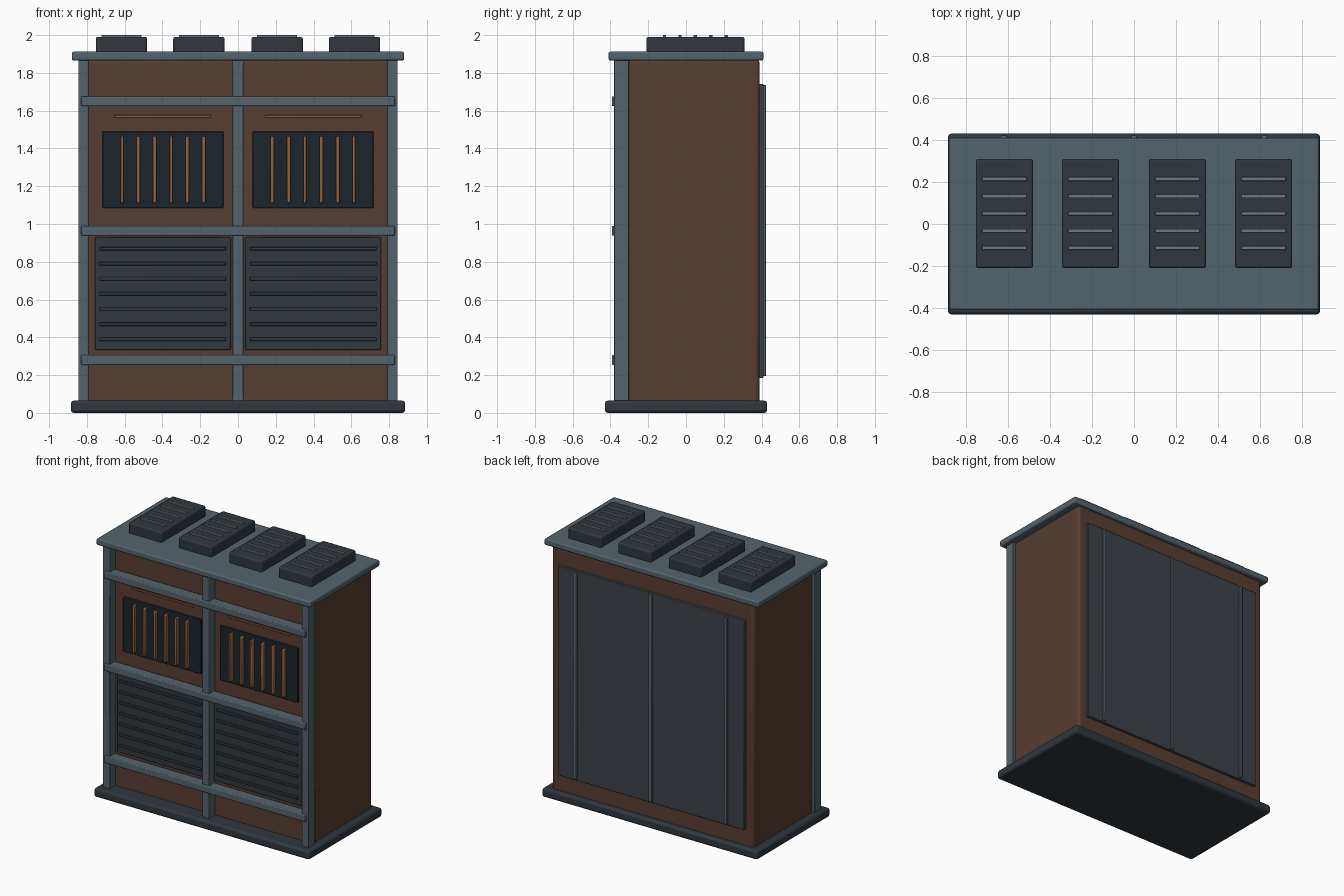
import bpy

if "Cube" in bpy.data.objects:
    bpy.data.objects.remove(bpy.data.objects["Cube"])


def material(name, rgb):
    m = bpy.data.materials.new(name)
    m.diffuse_color = (*rgb, 1)
    m.use_nodes = True
    m.node_tree.nodes["Principled BSDF"].inputs["Base Color"].default_value = m.diffuse_color
    return m


BROWN = material("brown_wood", (0.095, 0.047, 0.032))
STEEL = material("blue_steel", (0.09, 0.125, 0.15))
DARK = material("dark_steel", (0.029, 0.038, 0.048))
BLACK = material("black_recess", (0.012, 0.018, 0.024))
COPPER = material("copper", (0.28, 0.12, 0.055))
ORANGE = material("orange_trim", (0.3, 0.09, 0.03))
BACK = material("back_grey", (0.045, 0.053, 0.062))
LIGHT = material("slat_grey", (0.15, 0.19, 0.21))


def box(name, xs, ys, zs, mat, bevel=0.004, segments=2):
    """Bevelled box from (min, max) ranges."""
    bpy.ops.mesh.primitive_cube_add(size=1, location=[(a + b) / 2 for a, b in (xs, ys, zs)])
    ob = bpy.context.object
    ob.name = name
    ob.scale = [b - a for a, b in (xs, ys, zs)]
    bpy.ops.object.transform_apply(location=False, rotation=False, scale=True)
    ob.data.materials.append(mat)
    if bevel:
        mod = ob.modifiers.new("bevel", 'BEVEL')
        mod.width = bevel
        mod.segments = segments
    bpy.ops.object.shade_smooth_by_angle()
    return ob


def span(centre, size):
    return centre - size / 2, centre + size / 2


# Carcass, plinth and top
box("cabinet_body", (-0.83, 0.83), (-0.31, 0.39), (0.04, 1.87), BROWN, 0.02, 3)
box("plinth", (-0.885, 0.885), (-0.43, 0.43), (0, 0.065), DARK, 0.015)
box("top_slab", (-0.88, 0.88), (-0.41, 0.41), (1.865, 1.912), STEEL, 0.01)

# Front frame
for x in (-0.817, 0, 0.817):
    box("front_post", span(x, 0.057), (-0.38, -0.303), (0.06, 1.87), STEEL)
for z in (0.28, 0.964, 1.65):
    box("front_rail", (-0.83, 0.83), (-0.393, -0.315), span(z, 0.052), STEEL, 0.006)

# Two front bays
for cx in (-0.398, 0.398):
    box("window_recess", span(cx, 0.64), (-0.325, -0.3), (1.085, 1.49), BLACK)
    for i in range(6):
        box("window_bar", span(cx + (i - 2.5) * 0.0865, 0.018),
            (-0.355, -0.32), (1.11, 1.465), COPPER, 0.005)
    box("trim_strip", span(cx, 0.51), (-0.322, -0.305), span(1.57, 0.012), ORANGE, 0.002)
    box("louvre_panel", span(cx, 0.72), (-0.34, -0.3), (0.333, 0.93), DARK, 0.006)
    for i in range(7):
        box("louvre_slat", span(cx, 0.67), (-0.352, -0.335),
            span(0.39 + i * 0.08, 0.018), DARK)

# Roof vents
for cx in (-0.617, -0.207, 0.207, 0.617):
    box("roof_vent", span(cx, 0.272), (-0.21, 0.31), (1.905, 1.99), DARK, 0.01)
    for i in range(5):
        box("roof_vent_slat", span(cx, 0.212), span(0.05 + (i - 2) * 0.082, 0.018),
            (1.98, 2.0), LIGHT, 0.003)

# Back panel with seams
box("back_panel", (-0.765, 0.765), (0.38, 0.41), (0.185, 1.742), BACK)
for x in (-0.62, 0, 0.62):
    box("back_strip", span(x, 0.026), (0.4, 0.424), (0.195, 1.735), STEEL)
